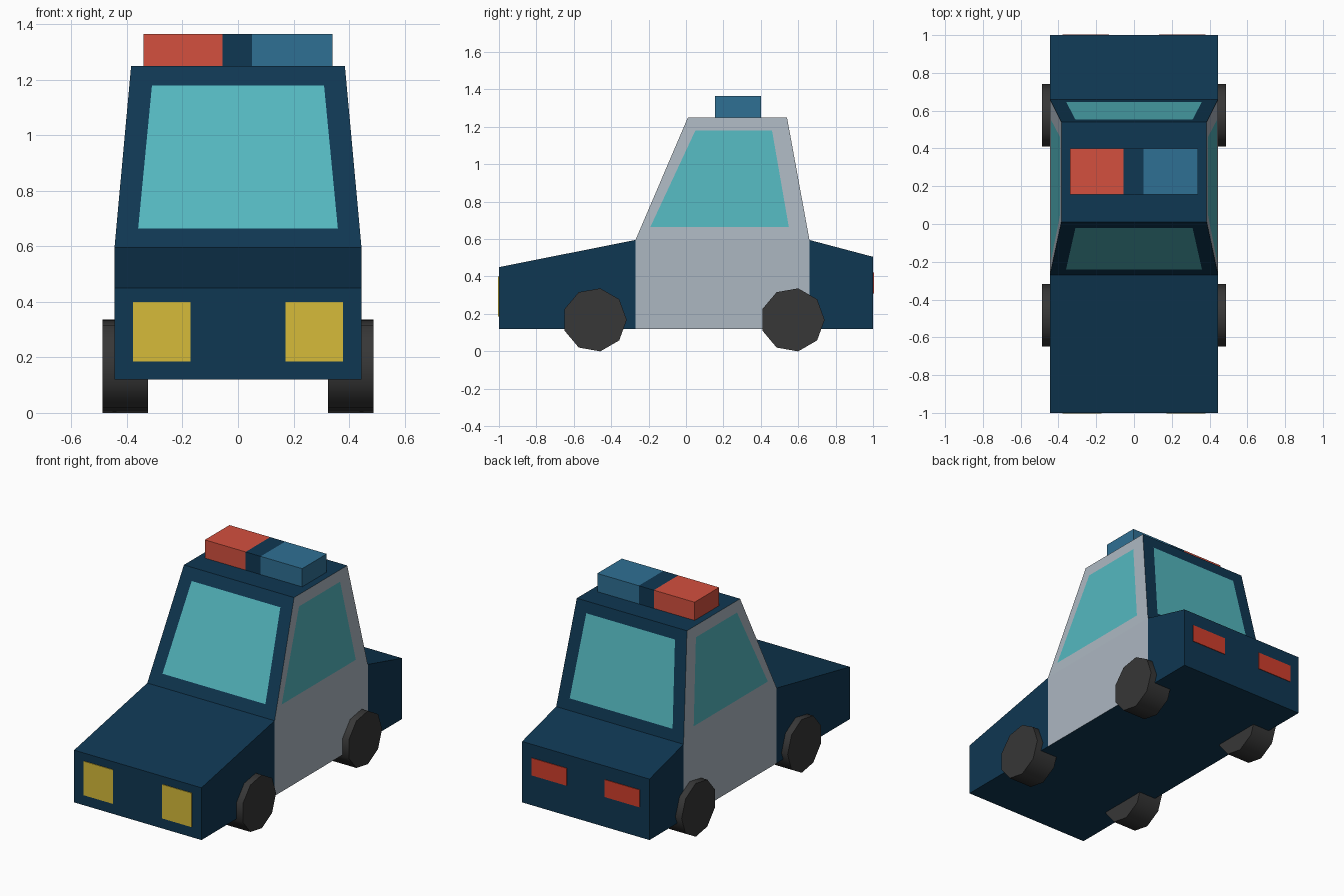
import bpy, bmesh, math
from mathutils import Vector

if "Cube" in bpy.data.objects:
    bpy.data.objects.remove(bpy.data.objects["Cube"])


def material(name, rgb):
    lin = [((c / 255 + 0.055) / 1.055) ** 2.4 for c in rgb]
    m = bpy.data.materials.new(name)
    m.diffuse_color = (*lin, 1)
    m.use_nodes = True
    m.node_tree.nodes["Principled BSDF"].inputs["Base Color"].default_value = m.diffuse_color
    return m


NAVY = material("navy", (15, 55, 82))
GREY = material("light grey", (172, 183, 193))
GLASS = material("teal glass", (84, 183, 191))
YELLOW = material("headlight yellow", (214, 187, 58))
RED = material("siren red", (211, 80, 62))
TAIL = material("tail light red", (208, 62, 44))
BLUE = material("siren blue", (47, 112, 148))
RUBBER = material("dark rubber", (55, 55, 55))


def finish(bm, name, mats):
    bmesh.ops.recalc_face_normals(bm, faces=bm.faces)
    me = bpy.data.meshes.new(name)
    bm.to_mesh(me)
    bm.free()
    for m in mats:
        me.materials.append(m)
    ob = bpy.data.objects.new(name, me)
    bpy.context.collection.objects.link(ob)
    return ob


def box(name, lo, hi, mat):
    bm = bmesh.new()
    bmesh.ops.create_cube(bm, size=1)
    for v in bm.verts:
        v.co = [lo[i] if v.co[i] < 0 else hi[i] for i in range(3)]
    return finish(bm, name, [mat])


# Body: side profile (y, z, half width), mirrored left and right
W, R = 0.445, 0.385
profile = [(-1, 0.12, W), (-1, 0.45, W), (-0.27, 0.595, W), (0.01, 1.25, R),
           (0.54, 1.25, R), (0.66, 0.595, W), (1, 0.505, W), (1, 0.12, W),
           (0.66, 0.12, W), (-0.27, 0.12, W)]
bm = bmesh.new()
left = [bm.verts.new((-w, y, z)) for y, z, w in profile]
right = [bm.verts.new((w, y, z)) for y, z, w in profile]


def face(verts, mat=0):
    bm.faces.new(verts).material_index = mat


def window(quad, bottom, top, mat):
    """Panel (bottom a, b, top b, a) split into a frame and a glass pane."""
    a, b, c, d = [v.co for v in quad]
    inner = []
    for u, t in ((bottom[0], 0.107), (bottom[1], 0.107), (top[1], 0.893), (top[0], 0.893)):
        inner.append(bm.verts.new(a.lerp(d, t).lerp(b.lerp(c, t), u)))
    face(inner, 2)
    for i in range(4):
        j = (i + 1) % 4
        face((quad[i], quad[j], inner[j], inner[i]), mat)


for s in (left, right):
    face((s[0], s[1], s[2], s[9]))             # bonnet side
    face((s[9], s[2], s[5], s[8]), 1)          # door
    face((s[8], s[5], s[6], s[7]))             # boot side
    window((s[2], s[5], s[4], s[3]), (0.056, 0.89), (0.122, 0.838), 1)
for i in range(10):                            # front, top, rear and floor
    j = (i + 1) % 10
    if i == 2:
        window((left[2], right[2], right[3], left[3]), (0.09, 0.91), (0.104, 0.896), 0)
    elif i == 4:
        window((left[5], right[5], right[4], left[4]), (0.09, 0.91), (0.104, 0.896), 0)
    else:
        face((left[i], right[i], right[j], left[j]))
finish(bm, "car_body", [NAVY, GREY, GLASS])

# Siren bar on the roof
for name, x0, x1, mat in (("siren_red", -0.34, -0.055, RED),
                          ("siren_middle", -0.055, 0.05, NAVY),
                          ("siren_blue", 0.05, 0.34, BLUE)):
    box(name, (x0, 0.155, 1.25), (x1, 0.40, 1.365), mat)

for side, s in (("left", -1), ("right", 1)):
    # Lights as thin plates
    for name, y, xs, z0, z1, mat in (("headlight", -1, (0.172, 0.378), 0.185, 0.40, YELLOW),
                                     ("tail_light", 1, (0.133, 0.378), 0.31, 0.42, TAIL)):
        x0, x1 = sorted(s * x for x in xs)
        box(f"{side}_{name}", (x0, y - 0.004, z0), (x1, y + 0.004, z1), mat)

    # Nine-sided wheels
    for end, yc in (("front", -0.488), ("rear", 0.57)):
        bm = bmesh.new()
        rings = [[bm.verts.new((s * x, yc + 0.171 * math.cos(math.tau * k / 9),
                                0.168 + 0.171 * math.sin(math.tau * k / 9)))
                  for k in range(9)] for x in (0.325, 0.488)]
        for r in rings:
            bm.faces.new(r)
        for k in range(9):
            n = (k + 1) % 9
            bm.faces.new((rings[0][k], rings[0][n], rings[1][n], rings[1][k]))
        wheel = finish(bm, f"{end}_{side}_wheel", [RUBBER])
        bpy.ops.object.select_all(action='DESELECT')
        wheel.select_set(True)
        bpy.context.view_layer.objects.active = wheel
        bpy.ops.object.shade_smooth_by_angle(angle=math.radians(50))
